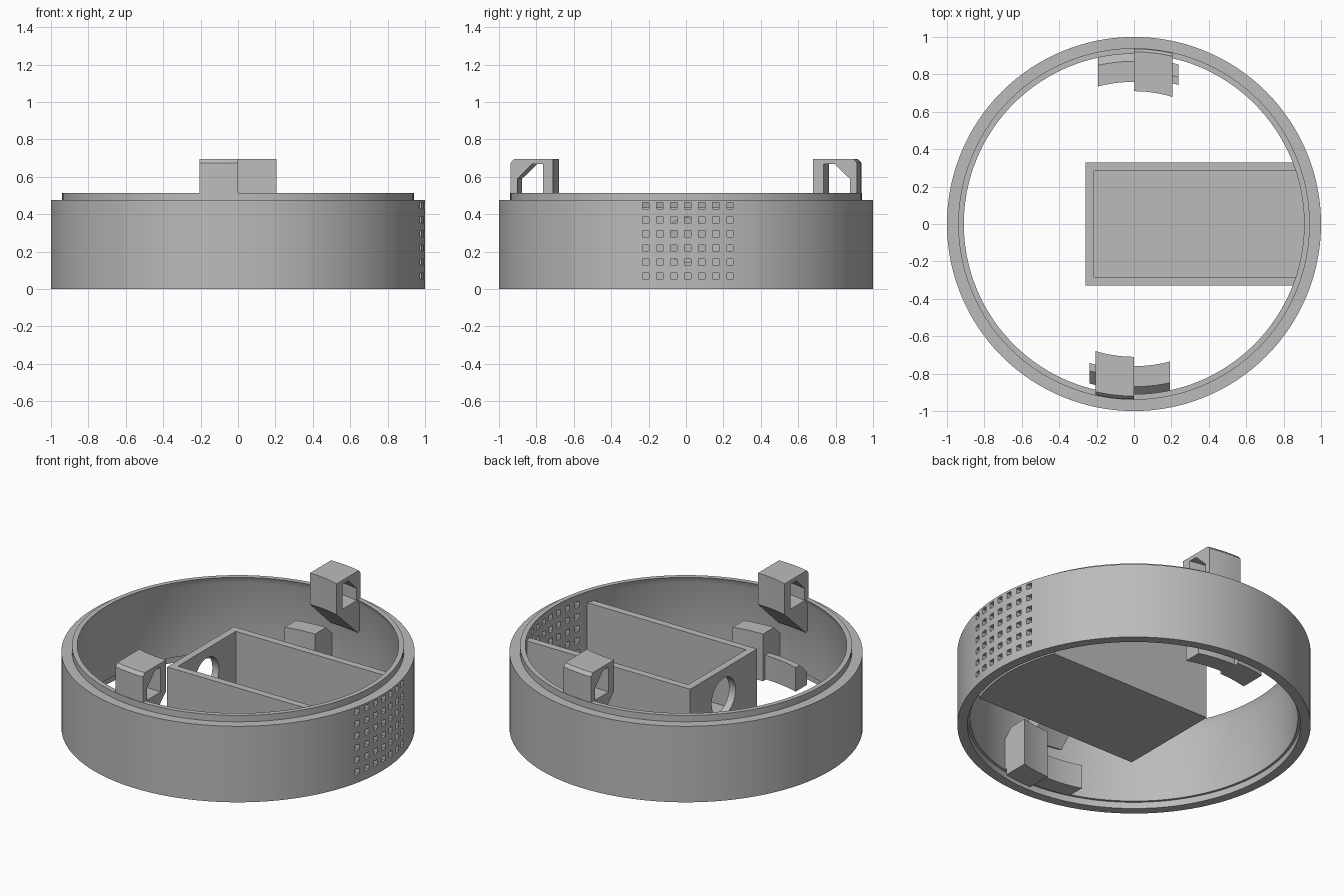
import bpy
import bmesh
from math import sin, cos, tau, sqrt, radians
from mathutils import Matrix

cube = bpy.data.objects.get("Cube")
if cube:
    bpy.data.objects.remove(cube, do_unlink=True)

grey = bpy.data.materials.new("plain grey")
grey.use_nodes = True
grey.diffuse_color = (0.5, 0.5, 0.5, 1)
grey.node_tree.nodes["Principled BSDF"].inputs["Base Color"].default_value = grey.diffuse_color


def make_object(name, bm):
    bmesh.ops.recalc_face_normals(bm, faces=bm.faces[:])
    mesh = bpy.data.meshes.new(name)
    bm.to_mesh(mesh)
    bm.free()
    mesh.materials.append(grey)
    obj = bpy.data.objects.new(name, mesh)
    bpy.context.collection.objects.link(obj)
    return obj


def activate(obj):
    bpy.ops.object.select_all(action='DESELECT')
    obj.select_set(True)
    bpy.context.view_layer.objects.active = obj


def boolean(obj, cutter, operation='DIFFERENCE'):
    mod = obj.modifiers.new("cut", 'BOOLEAN')
    mod.object = cutter
    mod.operation = operation
    mod.solver = 'EXACT'
    activate(obj)
    bpy.ops.object.modifier_apply(modifier=mod.name)
    bpy.data.objects.remove(cutter, do_unlink=True)


def smooth(obj):
    activate(obj)
    bpy.ops.object.shade_smooth_by_angle(angle=radians(25))


def loft(name, rings, closed=False):
    """Skin a list of equal-length closed loops of points."""
    bm = bmesh.new()
    loops = [[bm.verts.new(p) for p in ring] for ring in rings]
    pairs = list(zip(loops, loops[1:]))
    if closed:
        pairs.append((loops[-1], loops[0]))
    for a, b in pairs:
        for i in range(len(a)):
            j = (i + 1) % len(a)
            bm.faces.new((a[i], a[j], b[j], b[i]))
    if not closed:
        bm.faces.new(loops[0])
        bm.faces.new(loops[-1][::-1])
    return make_object(name, bm)


def revolve(name, profile, steps=128):
    angles = [tau * k / steps for k in range(steps)]
    return loft(name, [[(r * cos(a), r * sin(a), z) for r, z in profile]
                       for a in angles], closed=True)


def arc_part(name, profile, x0, x1, steps=8):
    """Sweep a radius/height profile along the front of the ring."""
    xs = [x0 + (x1 - x0) * k / steps for k in range(steps + 1)]
    return loft(name, [[(x, -sqrt(r * r - x * x), z) for r, z in profile] for x in xs])


def add_box(bm, lo, hi):
    size = [b - a for a, b in zip(lo, hi)]
    mid = [(a + b) / 2 for a, b in zip(lo, hi)]
    bmesh.ops.create_cube(bm, size=1, matrix=Matrix.Translation(mid) @ Matrix.Diagonal((*size, 1)))


def box(name, lo, hi):
    bm = bmesh.new()
    add_box(bm, lo, hi)
    return make_object(name, bm)


def cylinder(name, radius, depth, matrix):
    bm = bmesh.new()
    bmesh.ops.create_cone(bm, cap_ends=True, segments=64, radius1=radius,
                          radius2=radius, depth=depth, matrix=matrix)
    return make_object(name, bm)


# Ring wall: stepped lip on top, matching recess underneath
ring = revolve("ring_wall", [(1, 0), (1, .475), (.94, .475), (.94, .515), (.91, .515),
                             (.928, .475), (.928, .04), (.943, .04), (.943, 0)])

# Grid of square vent holes on the right-hand wall
bm = bmesh.new()
half = .017
for col in range(7):
    for row in range(6):
        y, z = -.215 + .075 * col, .07 + .075 * row
        add_box(bm, (.7, y - half, z - half), (1.2, y + half, z + half))
boolean(ring, make_object("vent_cutter", bm))
smooth(ring)

# Open tray reaching from the middle to the vents, with a round cable hole
tray = box("tray", (-.26, -.33, 0), (1.1, .33, .436))
boolean(tray, box("tray_cutter", (-.215, -.285, .045), (1.3, .285, .6)))
boolean(tray, cylinder("hole_cutter", .118, .3,
                       Matrix.Translation((-.24, 0, .262)) @ Matrix.Rotation(tau / 4, 4, 'Y')))
boolean(tray, cylinder("trim_cutter", .93, 2, Matrix.Identity(4)), 'INTERSECT')
smooth(tray)

# Twist-lock sets: an upper socket, and a lower block carrying a tongue
socket = arc_part("front_socket", [(.71, .5), (.71, .695), (.92, .695), (.937, .675),
                                   (.937, .32), (.91, .31)], -.207, 0)
boolean(socket, arc_part("socket_cutter", [(.765, .515), (.765, .67), (.82, .67),
                                           (.9, .59), (.9, .515)], -.3, .1, 12))
block = arc_part("front_block", [(.76, 0), (.76, .295), (.87, .295), (.93, .235),
                                 (.93, .04), (.915, .04), (.915, 0)], 0, .193)
tongue = arc_part("front_tongue", [(.78, .005), (.78, .155), (.82, .155),
                                   (.885, .09), (.885, .005)], -.238, .02)
for part in (socket, block, tongue):
    smooth(part)
    twin = part.copy()
    twin.data = part.data.copy()
    twin.name = part.name.replace("front", "back")
    twin.data.transform(Matrix.Rotation(tau / 2, 4, 'Z'))
    bpy.context.collection.objects.link(twin)
